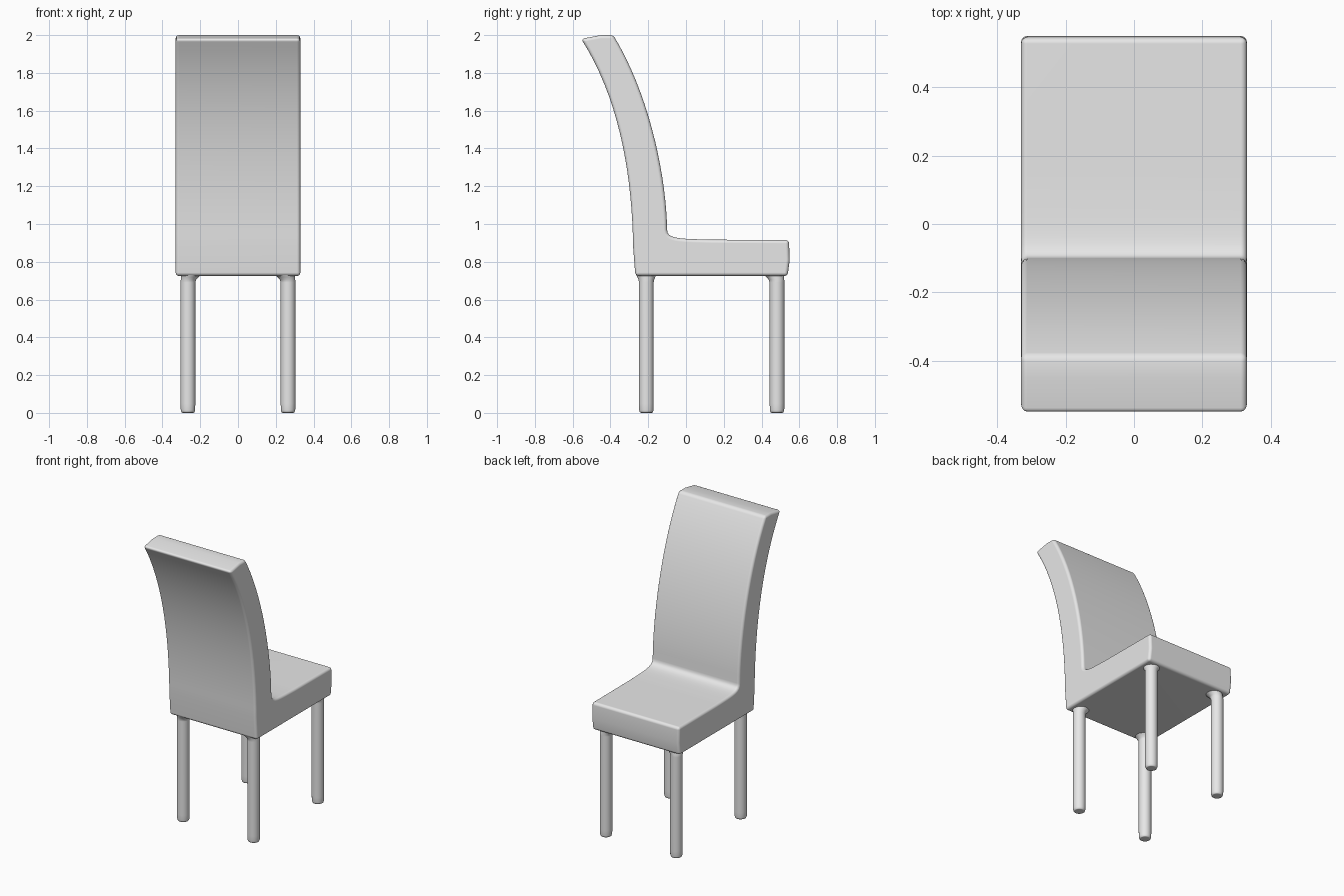
import bpy, bmesh, math
from mathutils import Vector
from mathutils.geometry import interpolate_bezier

if "Cube" in bpy.data.objects:
    bpy.data.objects.remove(bpy.data.objects["Cube"])

grey = bpy.data.materials.new("grey_upholstery")
grey.use_nodes = True
grey.diffuse_color = (0.8, 0.8, 0.8, 1)
grey.node_tree.nodes["Principled BSDF"].inputs["Base Color"].default_value = (0.8, 0.8, 0.8, 1)


def finish(bm, name):
    bmesh.ops.recalc_face_normals(bm, faces=bm.faces)
    mesh = bpy.data.meshes.new(name)
    bm.to_mesh(mesh)
    bm.free()
    mesh.materials.append(grey)
    obj = bpy.data.objects.new(name, mesh)
    bpy.context.collection.objects.link(obj)
    bpy.ops.object.select_all(action='DESELECT')
    obj.select_set(True)
    bpy.context.view_layer.objects.active = obj
    bpy.ops.object.shade_smooth_by_angle(angle=math.radians(50))
    obj.modifiers.new("weighted_normals", 'WEIGHTED_NORMAL').keep_sharp = True
    return obj


def bezier(a, b, c, d, count):
    pts = [Vector((0, y, z)) for y, z in (a, b, c, d)]
    return interpolate_bezier(*pts, count)


# Seat and curved backrest: one side profile, extruded across the width
HALF_WIDTH = 0.33
rear = bezier((-0.28, 0.88), (-0.285, 1.25), (-0.35, 1.66), (-0.555, 1.98), 18)
inner = bezier((-0.385, 2.0), (-0.19, 1.68), (-0.105, 1.25), (-0.10, 0.97), 18)
crook = bezier((-0.10, 0.97), (-0.10, 0.92), (-0.04, 0.922), (0.14, 0.917), 10)
front = [Vector((0, y, z)) for y, z in ((0.545, 0.915), (0.549, 0.81), (0.538, 0.725), (-0.268, 0.725))]
profile = rear + [Vector((0, -0.45, 2.0))] + inner + crook[1:] + front

bm = bmesh.new()
side = bm.faces.new([bm.verts.new(p - Vector((HALF_WIDTH, 0, 0))) for p in profile])
extruded = bmesh.ops.extrude_face_region(bm, geom=[side], use_keep_orig=True)
moved = [g for g in extruded["geom"] if isinstance(g, bmesh.types.BMVert)]
bmesh.ops.translate(bm, verts=moved, vec=(2 * HALF_WIDTH, 0, 0))
bmesh.ops.recalc_face_normals(bm, faces=bm.faces)
sharp = [e for e in bm.edges if e.calc_face_angle(0) > math.radians(35)]
bmesh.ops.bevel(bm, geom=sharp, offset=0.018, offset_type='OFFSET', segments=4,
                profile=0.5, affect='EDGES', clamp_overlap=False)
finish(bm, "seat_and_backrest")

# Legs: stacked rings with a rounded foot and a flare leaning inward under the seat
RINGS = [(0.0, 0.028, 0), (0.003, 0.034, 0), (0.014, 0.038, 0), (0.05, 0.039, 0),
         (0.69, 0.039, 0), (0.705, 0.041, 0.003), (0.718, 0.047, 0.009), (0.735, 0.056, 0.018)]
SIDES = 24


def make_leg(name, x, y, lean_x, lean_y):
    bm = bmesh.new()
    loops = []
    for z, radius, lean in RINGS:
        loops.append([bm.verts.new((x + lean * lean_x + radius * math.cos(math.tau * i / SIDES),
                                    y + lean * lean_y + radius * math.sin(math.tau * i / SIDES), z))
                      for i in range(SIDES)])
    for low, high in zip(loops, loops[1:]):
        for i in range(SIDES):
            j = (i + 1) % SIDES
            bm.faces.new((low[i], low[j], high[j], high[i]))
    bm.faces.new(loops[0])
    bm.faces.new(loops[-1])
    finish(bm, name)


for label, sign in (("left", 1), ("right", -1)):
    make_leg("backrest_leg_" + label, sign * 0.265, -0.21, -sign, 0)
    make_leg("seat_leg_" + label, sign * 0.265, 0.482, -sign, -1)
